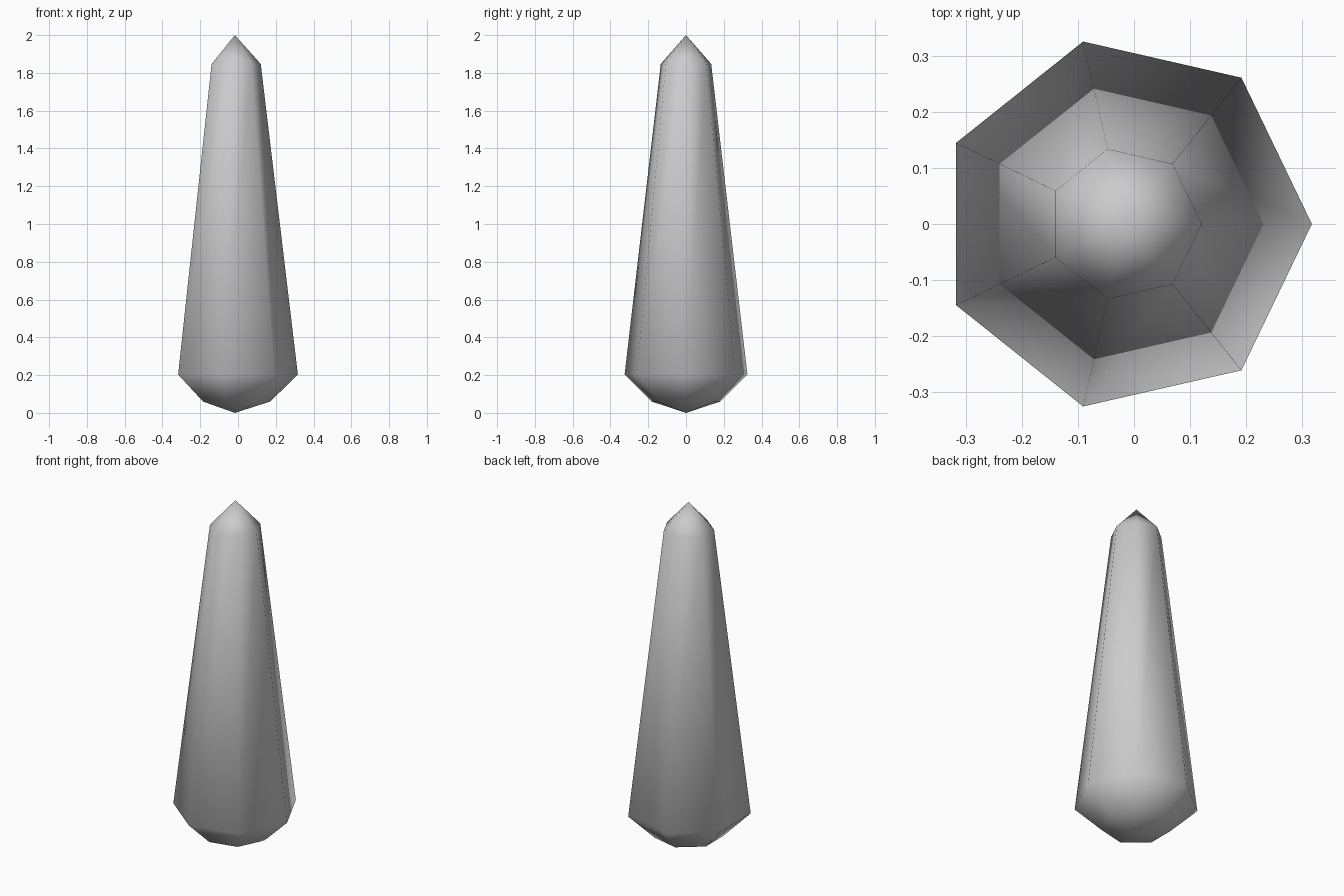
import bpy, bmesh
from math import cos, sin, tau

cube = bpy.data.objects.get("Cube")
if cube:
    bpy.data.objects.remove(cube, do_unlink=True)

SIDES = 7
CENTRE_X = -0.0165          # seven sides sit off-centre in their bounding box
RINGS = [(0.187, 0.06), (0.3335, 0.203), (0.137, 1.847)]   # radius, height

# One plain grey
grey = bpy.data.materials.new("light grey")
grey.use_nodes = True
colour = (0.6, 0.6, 0.6, 1)
grey.diffuse_color = colour
grey.node_tree.nodes["Principled BSDF"].inputs["Base Color"].default_value = colour

# Tapered seven-sided crystal with a point at each end
bm = bmesh.new()
loops = [[bm.verts.new((CENTRE_X + r * cos(tau * i / SIDES), r * sin(tau * i / SIDES), z))
          for i in range(SIDES)] for r, z in RINGS]
base_tip = bm.verts.new((CENTRE_X, 0, 0))
top_tip = bm.verts.new((CENTRE_X, 0, 2))
for i in range(SIDES):
    j = (i + 1) % SIDES
    bm.faces.new((base_tip, loops[0][j], loops[0][i]))
    for low, high in zip(loops, loops[1:]):
        bm.faces.new((low[i], low[j], high[j], high[i]))
    bm.faces.new((loops[-1][i], loops[-1][j], top_tip))
bmesh.ops.recalc_face_normals(bm, faces=bm.faces)
for face in bm.faces:
    face.smooth = True

mesh = bpy.data.meshes.new("crystal")
bm.to_mesh(mesh)
bm.free()
mesh.materials.append(grey)
crystal = bpy.data.objects.new("crystal", mesh)
bpy.context.collection.objects.link(crystal)
